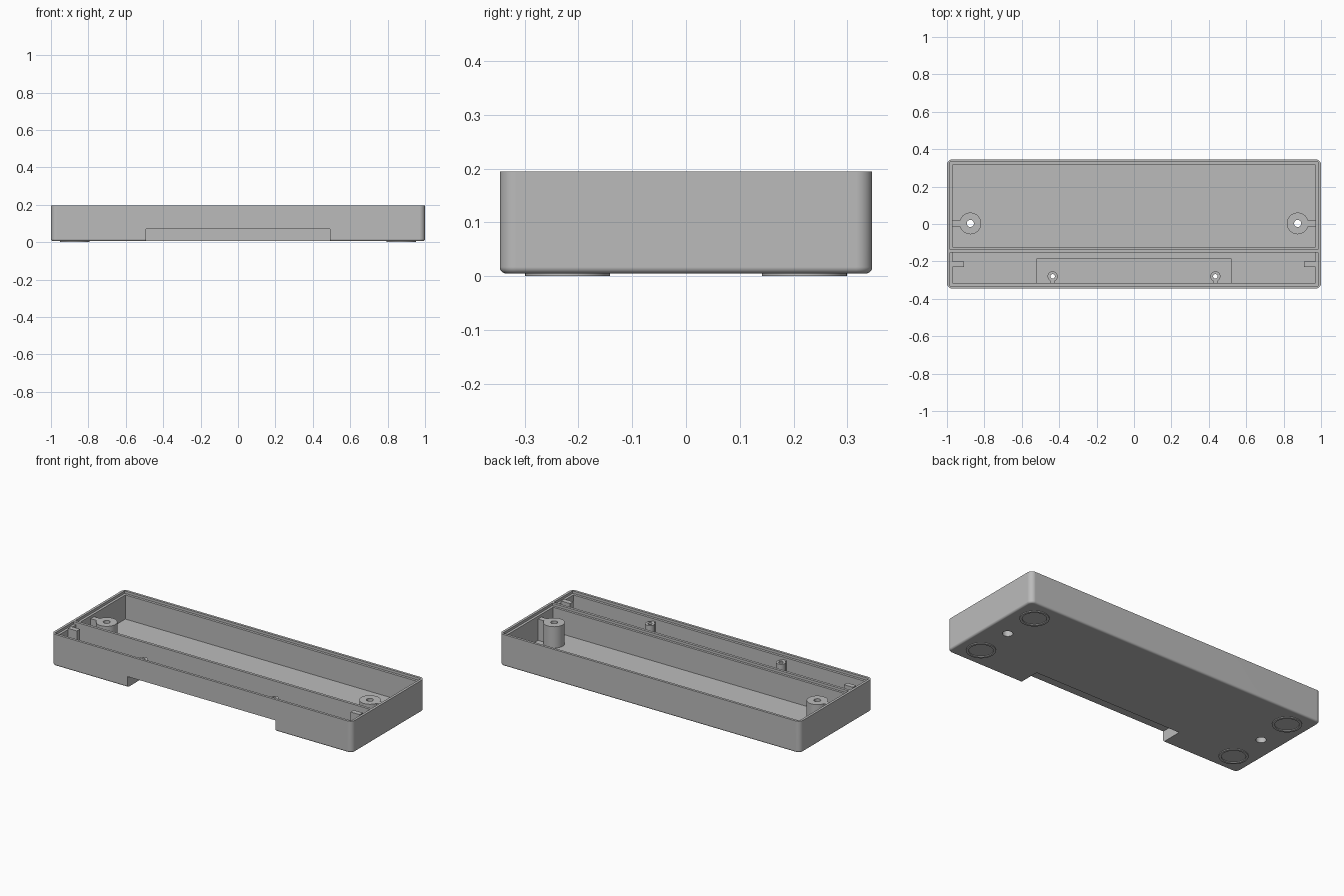
import bpy, bmesh
from mathutils import Matrix

old = bpy.data.objects.get("Cube")
if old:
    bpy.data.objects.remove(old, do_unlink=True)

grey = bpy.data.materials.new("plain grey")
grey.use_nodes = True
grey.diffuse_color = (0.5, 0.5, 0.5, 1)
grey.node_tree.nodes["Principled BSDF"].inputs["Base Color"].default_value = (0.5, 0.5, 0.5, 1)

# Main dimensions
HX, HY = 1.0, 0.346
BASE, TOP, FLOOR, LEDGE = 0.005, 0.195, 0.035, 0.18
WALL, LIP = 0.03, 0.015
BOSS_X, POST_X, POST_Y = 0.875, 0.435, -0.28


def finish(bm, name):
    mesh = bpy.data.meshes.new(name)
    bmesh.ops.recalc_face_normals(bm, faces=bm.faces)
    bm.to_mesh(mesh)
    bm.free()
    obj = bpy.data.objects.new(name, mesh)
    bpy.context.collection.objects.link(obj)
    mesh.materials.append(grey)
    return obj


def box(name, x0, x1, y0, y1, z0, z1, corner=0, bottom=0):
    bm = bmesh.new()
    bmesh.ops.create_cube(bm, size=1)
    for v in bm.verts:
        v.co.x = x1 if v.co.x > 0 else x0
        v.co.y = y1 if v.co.y > 0 else y0
        v.co.z = z1 if v.co.z > 0 else z0
    if corner:
        edges = [e for e in bm.edges if abs(e.verts[0].co.z - e.verts[1].co.z) > 1e-4]
        bmesh.ops.bevel(bm, geom=edges, offset=corner, segments=8, profile=0.5, affect='EDGES')
    if bottom:
        edges = [e for e in bm.edges if all(v.co.z < z0 + 1e-4 for v in e.verts)]
        bmesh.ops.bevel(bm, geom=edges, offset=bottom, segments=5, profile=0.5, affect='EDGES')
    return finish(bm, name)


def cylinder(name, x, y, r, z0, z1, sides=40):
    bm = bmesh.new()
    bmesh.ops.create_cone(bm, cap_ends=True, segments=sides, radius1=r, radius2=r,
                          depth=z1 - z0, matrix=Matrix.Translation((x, y, (z0 + z1) / 2)))
    return finish(bm, name)


def boolean(obj, other, operation='DIFFERENCE', keep=False):
    mod = obj.modifiers.new("cut", 'BOOLEAN')
    mod.operation, mod.solver, mod.object = operation, 'EXACT', other
    bpy.context.view_layer.objects.active = obj
    bpy.ops.object.modifier_apply(modifier=mod.name)
    if not keep:
        bpy.data.objects.remove(other, do_unlink=True)


# Tray with two compartments, each with a stepped rim for a lid
tray = box("tray", -HX, HX, -HY, HY, BASE, TOP, corner=0.03, bottom=0.012)
ix, lx = HX - WALL, HX - LIP
for y0, y1, ly0, ly1 in ((-0.123, HY - WALL, -0.137, HY - LIP),
                         (-HY + WALL, -0.153, -HY + LIP, -0.153)):
    boolean(tray, box("cavity", -ix, ix, y0, y1, FLOOR, TOP + 0.1))
    boolean(tray, box("lid_seat", -lx, lx, ly0, ly1, LEDGE, TOP + 0.1))

# Raised cover over the front notch
cover = box("notch_cover", -0.52, 0.52, -HY + WALL, -0.185, FLOOR, 0.1)
notch = box("notch_cutter", -0.492, 0.492, -HY - 0.1, -0.215, -0.1, 0.07)
boolean(tray, notch, keep=True)
boolean(cover, notch)

parts = [tray, cover]
for side, s in (("left", 1), ("right", -1)):
    # Tall screw boss with a rib to the end wall
    bx = s * BOSS_X
    boss = cylinder(side + "_screw_boss", bx, 0.003, 0.058, FLOOR, 0.163)
    ends = sorted((s * ix, s * (BOSS_X + 0.04)))
    boolean(boss, box("rib", *ends, -0.013, 0.019, FLOOR, 0.163), 'UNION')
    boolean(boss, cylinder("screw_hole", bx, 0.003, 0.019, -0.1, 0.3))
    boolean(boss, cylinder("counterbore", bx, 0.003, 0.028, -0.1, 0.11))
    boolean(tray, cylinder("floor_hole", bx, 0.003, 0.028, -0.1, 0.11))

    # Small post on the cover, tied to the front wall
    px = s * POST_X
    post = cylinder(side + "_small_post", px, POST_Y, 0.027, 0.1, 0.165, 32)
    boolean(post, box("rib", px - 0.011, px + 0.011, -HY + WALL, POST_Y - 0.015, 0.1, 0.165), 'UNION')
    for target in (post, cover):
        boolean(target, cylinder("pilot_hole", px, POST_Y, 0.012, 0.05, 0.3, 24))

    # Upright tab at the end of the front channel
    ends = sorted((s * ix, s * 0.91))
    tab = box(side + "_end_tab", *ends, -0.23, -0.2, FLOOR, 0.188)
    parts += [boss, post, tab]

    # Shallow ring feet
    for place, y in (("front", -0.22), ("back", 0.22)):
        foot = cylinder(f"{place}_{side}_foot", s * 0.872, y, 0.079, 0, BASE + 0.002, 48)
        boolean(foot, cylinder("recess", s * 0.872, y, 0.065, -0.1, 0.1, 48))
        parts.append(foot)

# Smooth curves, crisp edges
bpy.ops.object.select_all(action='DESELECT')
for obj in parts:
    obj.select_set(True)
bpy.context.view_layer.objects.active = tray
bpy.ops.object.shade_smooth_by_angle(angle=0.6)
for obj in parts:
    mod = obj.modifiers.new("flat_normals", 'WEIGHTED_NORMAL')
    mod.keep_sharp = True
